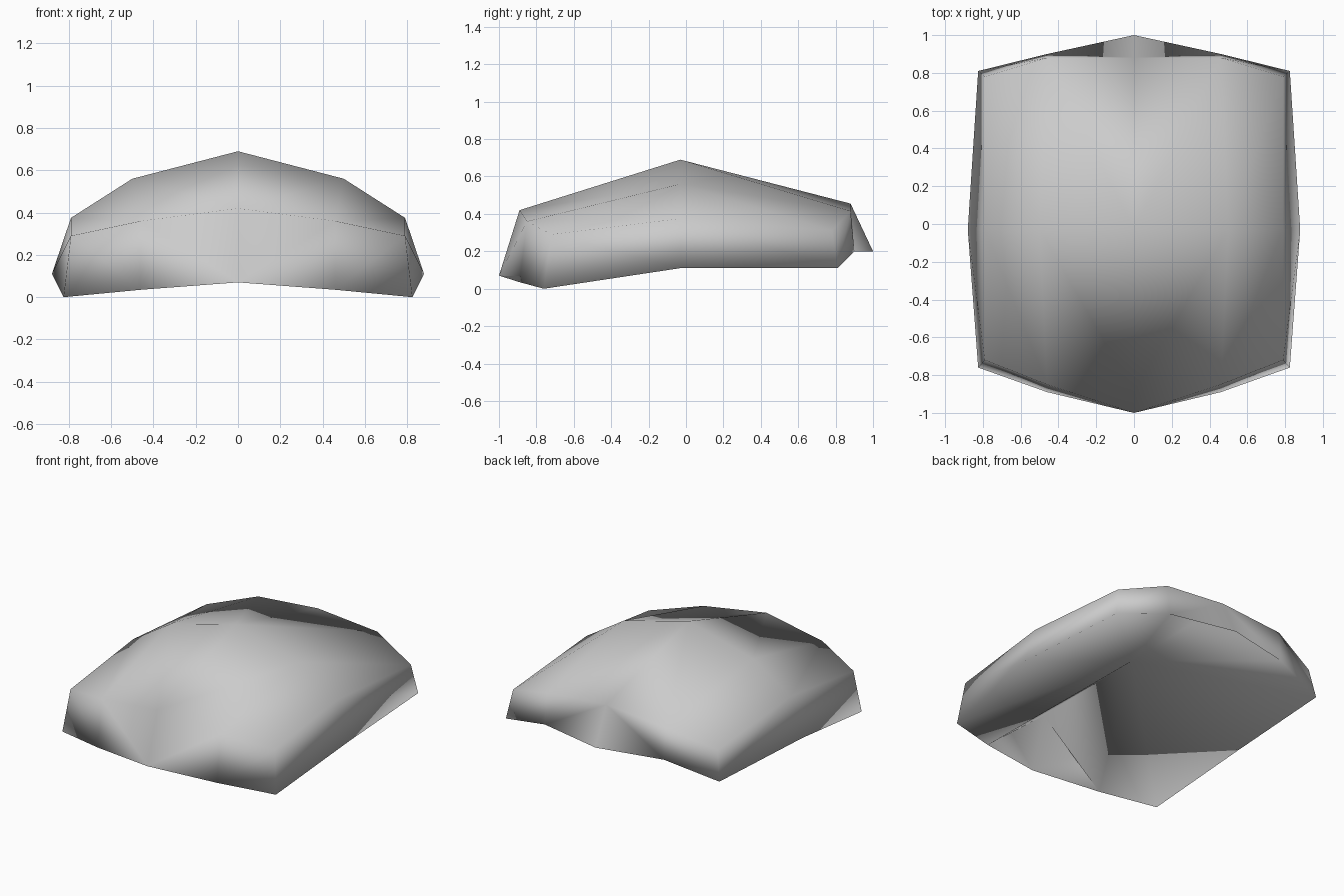
import bpy, bmesh, math

if "Cube" in bpy.data.objects:
    bpy.data.objects.remove(bpy.data.objects["Cube"])

grey = bpy.data.materials.new("light grey")
grey.diffuse_color = (0.6, 0.6, 0.6, 1)
grey.use_nodes = True
grey.node_tree.nodes["Principled BSDF"].inputs["Base Color"].default_value = grey.diffuse_color

# Right-hand half rows, each running from the centre line outwards
front_rim = [(0, -1.0, .07), (.46, -.89, .035), (.825, -.76, 0)]
front_top = [(0, -.89, .42), (.46, -.85, .36), (.79, -.72, .29)]
middle = [(0, -.03, .69), (.50, -.03, .56), (.79, -.03, .375)]
back_top = [(0, .88, .455), (.46, .88, .415), (.79, .78, .31)]
back_rim = [(0, 1.0, .20), (.46, .90, .20), (.825, .81, .11)]
side_rim = (.88, -.03, .11)
hollow_peak = (0, -.02, .435)


def strip(a, b):
    """Quads between two rows of equal length."""
    return [(a[i], a[i + 1], b[i + 1], b[i]) for i in range(len(a) - 1)]


# Domed top with front, back and side walls
rows = [front_rim, front_top, middle, back_top, back_rim]
outer = [q for a, b in zip(rows, rows[1:]) for q in strip(a, b)]
outer += strip([side_rim, front_rim[2]], [middle[2], front_top[2]])[:1]
outer += strip([back_rim[2], side_rim], [back_top[2], middle[2]])[:1]

# Vaulted underside: a fan whose centre line stays high up to both end walls,
# leaving the middle of each wall hanging down as a thin lip
edge = [front_top[0]] + front_rim[1:] + [side_rim] + back_rim[:0:-1] + [back_top[0]]
under = [(a, hollow_peak, b) for a, b in zip(edge, edge[1:])]

# Half mesh, mirrored across x = 0
bm = bmesh.new()
verts = {c: bm.verts.new(c) for c in sorted({c for p in outer + under for c in p})}
top_faces = [bm.faces.new([verts[c] for c in p]) for p in outer]
under_faces = [bm.faces.new([verts[c] for c in p]) for p in under]
bm.normal_update()
centre = (0, 0, .1)
for f in top_faces:
    out = f.calc_center_median()
    out.z -= centre[2]
    if f.normal.dot(out) < 0:
        f.normal_flip()
for f in under_faces:
    if f.normal.z > 0:
        f.normal_flip()
for f in bm.faces:
    f.smooth = True
mesh = bpy.data.meshes.new("curved_pad")
bm.to_mesh(mesh)
bm.free()
mesh.materials.append(grey)
pad = bpy.data.objects.new("curved_pad", mesh)
bpy.context.collection.objects.link(pad)
mirror = pad.modifiers.new("mirror", 'MIRROR')
mirror.use_mirror_merge = True
